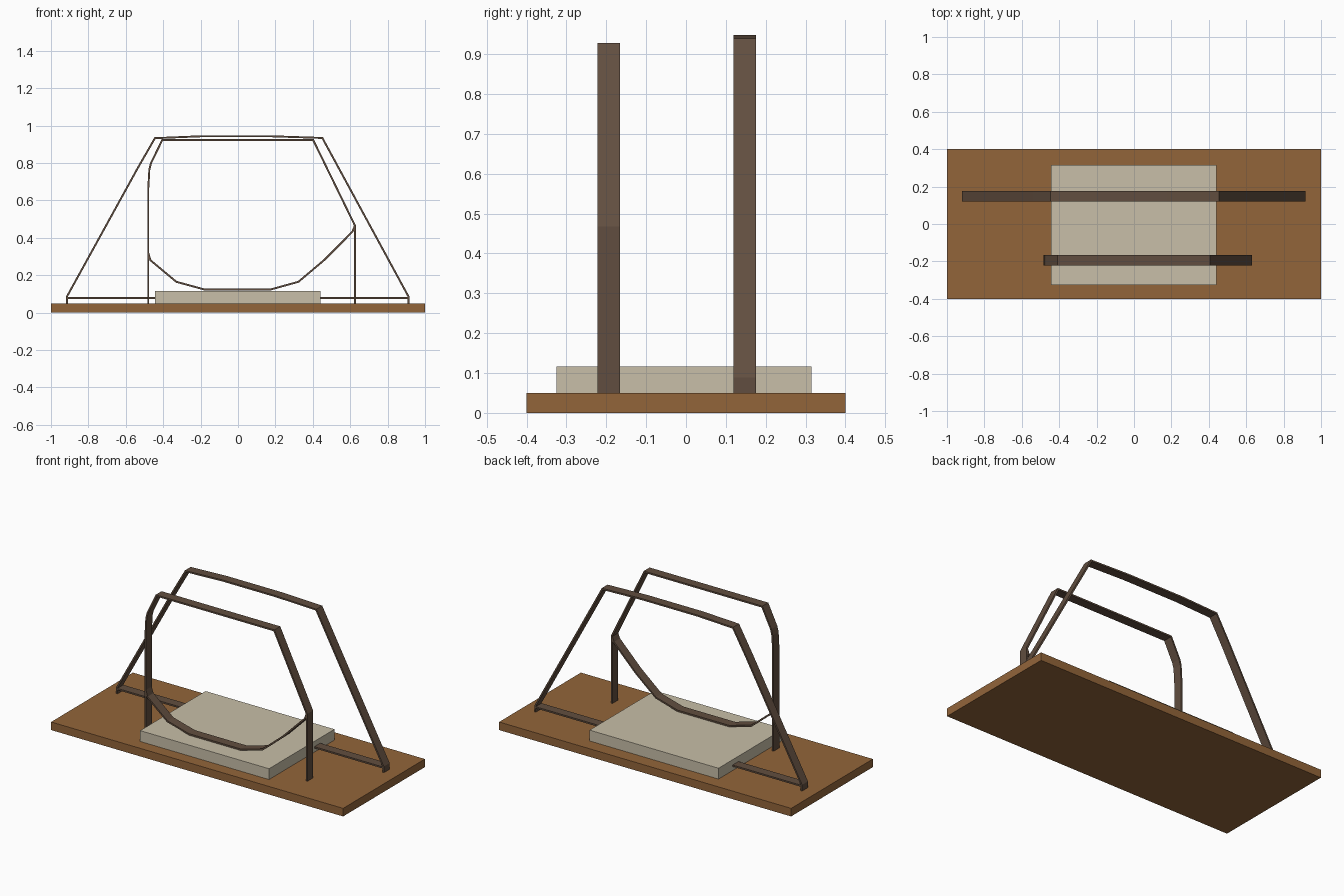
import bpy, bmesh
from mathutils import Vector

if "Cube" in bpy.data.objects:
    bpy.data.objects.remove(bpy.data.objects["Cube"])


def material(name, rgb):
    m = bpy.data.materials.new(name)
    m.diffuse_color = (*rgb, 1)
    m.use_nodes = True
    m.node_tree.nodes["Principled BSDF"].inputs["Base Color"].default_value = m.diffuse_color
    return m


WOOD = material("warm_wood", (0.29, 0.13, 0.042))
STONE = material("pale_stone", (0.578, 0.521, 0.392))
BRONZE = material("dark_bronze", (0.120, 0.076, 0.050))


def finish(name, bm, mat):
    bmesh.ops.recalc_face_normals(bm, faces=bm.faces)
    me = bpy.data.meshes.new(name)
    bm.to_mesh(me)
    bm.free()
    me.materials.append(mat)
    bpy.context.collection.objects.link(bpy.data.objects.new(name, me))


def block(name, lo, hi, mat):
    bm = bmesh.new()
    bmesh.ops.create_cube(bm, size=1)
    lo, hi = Vector(lo), Vector(hi)
    for v in bm.verts:
        v.co = (lo + hi) / 2 + v.co * (hi - lo)
    finish(name, bm, mat)


def strip(name, path, y0, y1, thick=0.01):
    """Flat bar bent along an x-z path with mitred corners."""
    pts = [Vector(p) for p in path]
    dirs = [(b - a).normalized() for a, b in zip(pts, pts[1:])]
    bm = bmesh.new()
    rings = []
    for i, p in enumerate(pts):
        d0, d1 = dirs[max(i - 1, 0)], dirs[min(i, len(dirs) - 1)]
        n0, n1 = Vector((-d0.y, d0.x)), Vector((-d1.y, d1.x))
        n = (n0 + n1).normalized()
        off = n * (thick / 2 / n.dot(n0))
        a, b = p + off, p - off
        rings.append([bm.verts.new(c) for c in (
            (a.x, y0, a.y), (a.x, y1, a.y), (b.x, y1, b.y), (b.x, y0, b.y))])
    for r, s in zip(rings, rings[1:]):
        for k in range(4):
            j = (k + 1) % 4
            bm.faces.new((r[k], r[j], s[j], s[k]))
    bm.faces.new(rings[0])
    bm.faces.new(rings[-1])
    finish(name, bm, BRONZE)


# Base board and raised slab
block("base_board", (-1, -0.4, 0), (1, 0.4, 0.05), WOOD)
block("slab", (-0.443, -0.325, 0.05), (0.44, 0.315, 0.117), STONE)

# Rear frame with its low tie bar
BACK = (0.119, 0.176)
strip("rear_frame", [(-0.914, 0.05), (-0.914, 0.087), (-0.535, 0.775),
                     (-0.444, 0.933), (-0.2, 0.943), (0.18, 0.943),
                     (0.451, 0.934), (0.911, 0.087), (0.911, 0.05)], *BACK)
strip("rear_tie_bar", [(-0.914, 0.079), (0.911, 0.079)], *BACK)

# Front frame with the curved lower sling
FRONT = (-0.222, -0.165)
strip("front_frame", [(-0.48, 0.05), (-0.48, 0.66), (-0.474, 0.765),
                      (-0.465, 0.80), (-0.405, 0.923), (0.402, 0.923),
                      (0.625, 0.466), (0.625, 0.05)], *FRONT)
strip("front_sling", [(-0.48, 0.32), (-0.468, 0.28), (-0.33, 0.165),
                      (-0.18, 0.124), (0.175, 0.124), (0.323, 0.165),
                      (0.463, 0.283), (0.612, 0.433), (0.625, 0.465)], *FRONT)
